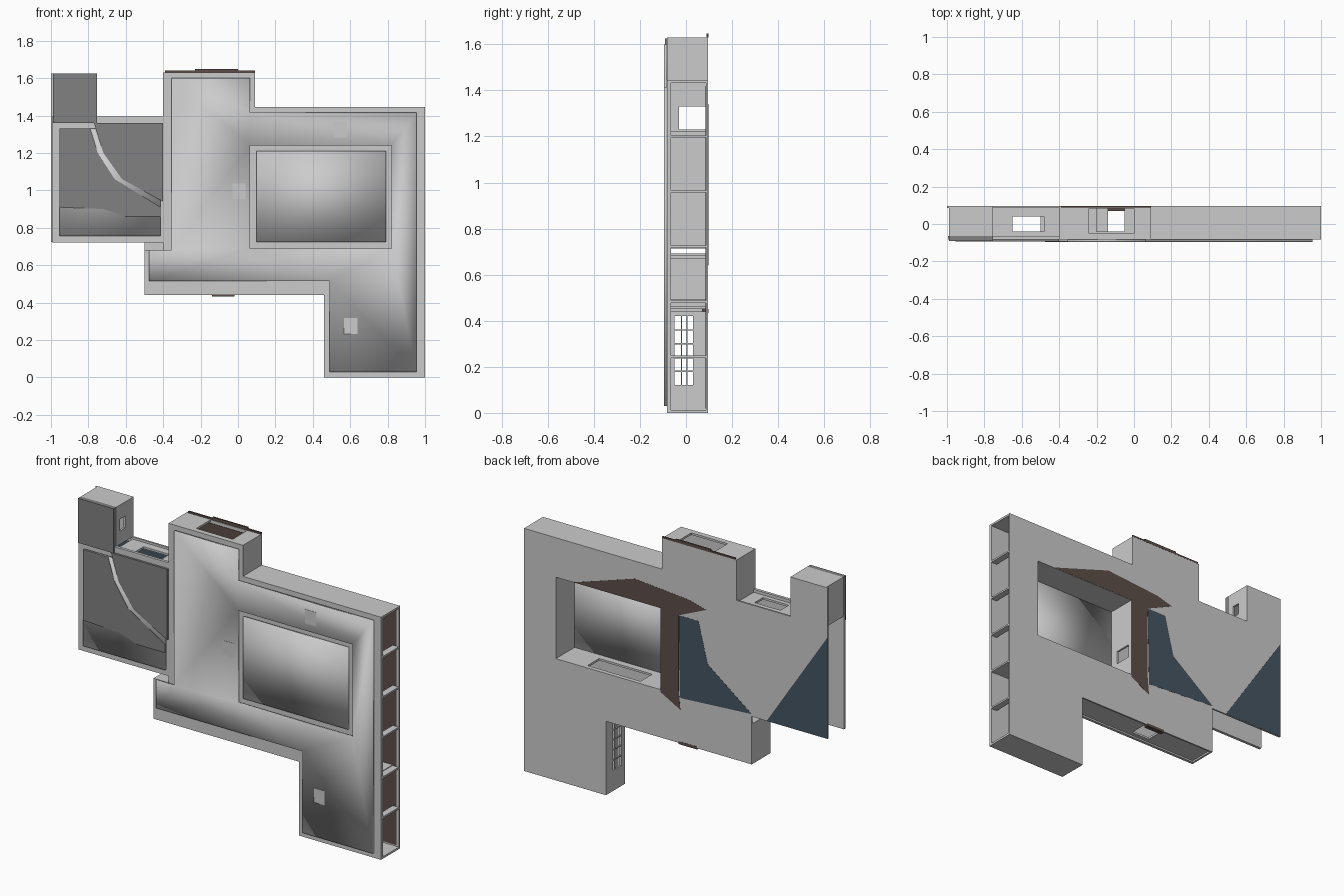
import bpy, bmesh, math

if "Cube" in bpy.data.objects:
    bpy.data.objects.remove(bpy.data.objects["Cube"])


def mat(name, c):
    m = bpy.data.materials.new(name)
    m.diffuse_color = (*c, 1)
    m.use_nodes = True
    m.node_tree.nodes["Principled BSDF"].inputs["Base Color"].default_value = m.diffuse_color
    return m


BROWN = mat("brown_timber", (.11, .075, .065))
BLUE = mat("blue_floor", (.06, .09, .12))
DARK = mat("dark_roof", (.22, .22, .22))


def rect(x0, x1, z0, z1):
    return [(x0, z0), (x1, z0), (x1, z1), (x0, z1)]


def prism(name, outline, y0, y1, hole=None, m=None, smooth=False):
    """Plan outline in x/z, extruded from y0 (front) to y1 (back)."""
    bm = bmesh.new()
    edges = []
    for loop in [outline] + ([hole] if hole else []):
        vs = [bm.verts.new((x, y0, z)) for x, z in loop]
        edges += [bm.edges.new((vs[i - 1], vs[i])) for i in range(len(vs))]
    bmesh.ops.triangle_fill(bm, edges=edges, use_beauty=True, use_dissolve=False)
    ext = bmesh.ops.extrude_face_region(bm, geom=bm.faces[:], use_keep_orig=True)
    for v in ext["geom"]:
        if isinstance(v, bmesh.types.BMVert):
            v.co.y = y1
    bmesh.ops.recalc_face_normals(bm, faces=bm.faces[:])
    me = bpy.data.meshes.new(name)
    for f in bm.faces:
        f.smooth = smooth
    bm.to_mesh(me)
    bm.free()
    ob = bpy.data.objects.new(name, me)
    bpy.context.collection.objects.link(ob)
    if m:
        me.materials.append(m)
    return ob


def box(name, x0, x1, y0, y1, z0, z1, m=None):
    return prism(name, rect(x0, x1, z0, z1), y0, y1, m=m)


TOP, FLOOR, T = -.065, .086, .012   # underside of roof, top of slab, wall thickness


def wall(name, axis, at, a, b, openings=()):
    """Wall along 'x' or 'z'; openings are (start, end, y_top, y_bottom)."""
    def piece(s, e, y0, y1):
        if e - s < .001 or y1 - y0 < .001:
            return
        if axis == 'x':
            box(name, s, e, y0, y1, at, at + T)
        else:
            box(name, at, at + T, y0, y1, s, e)
    pos = a
    for s, e, y0, y1 in openings:
        piece(pos, s, TOP, FLOOR)
        piece(s, e, TOP, y0)
        piece(s, e, y1, FLOOR)
        pos = e
    piece(pos, b, TOP, FLOOR)


# Ground slab covering the whole plan, with the courtyard cut out
yard = rect(.10, .79, .725, 1.21)
plan = [(-.4, 1.63), (.09, 1.63), (.09, 1.445), (1, 1.445), (1, 0), (.46, 0), (.46, .44),
        (-.5, .44), (-.5, .68), (-.4, .68)]
slab = plan[:-1] + [(-.5, .725), (-1, .725), (-1, 1.625), (-.755, 1.625), (-.755, 1.39), (-.4, 1.39)]
prism("ground_slab", slab, FLOOR, .096, yard)

# Floor finishes inside and worn-through patches on the underside
inner = [(-.38, 1.61), (.07, 1.61), (.07, 1.42), (.985, 1.42), (.985, .02), (.48, .02),
         (.48, .46), (-.48, .46), (-.48, .68), (-.38, .68)]
prism("timber_floor", inner, .084, FLOOR, rect(.085, .805, .71, 1.225), BROWN)
prism("wing_floor", rect(-.98, -.42, .74, 1.36), .084, FLOOR, m=BLUE)
prism("brown_underside", [(.67, 1.212), (.27, 1.34), (-.09, 1.31), (-.2, 1.28), (-.02, 1.2),
      (-.02, .75), (-.03, .64), (.1, .71), (.1, 1.212)], .096, .0968, m=BROWN)
prism("blue_underside", [(-.02, 1.2), (-.15, 1.2), (-.21, .96), (-.5, .74), (-.03, .71)],
      .096, .0968, m=BLUE)
prism("blue_wing_underside", [(-.6, .727), (-1, .727), (-1, 1.33)], .096, .0968, m=BLUE)

# Main roof, raised roof deck, courtyard cover
prism("main_roof", plan, -.082, TOP, yard)
deck = [(-.355, 1.6), (.065, 1.6), (.065, 1.415), (.955, 1.415), (.955, .03), (.49, .03),
        (.49, .515), (-.475, .515), (-.475, .68), (-.355, .68)]
prism("roof_deck", deck, -.095, -.082, rect(.065, .82, .69, 1.24), smooth=True)
prism("courtyard_cover", yard, -.095, -.08, smooth=True)

# Roof hatches
for x, z in [(.545, 1.325), (.005, .995), (.603, .275)]:
    box("roof_hatch", x - .035, x + .035, -.0965, -.094, z - .042, z + .042)

# Left wing roof with dark covering
prism("wing_roof", rect(-.995, -.4, .72, 1.395), -.082, TOP)
prism("wing_deck", rect(-.955, -.415, .755, 1.33), -.093, -.082, smooth=True)
prism("wing_dark_left", [(-.955, 1.33), (-.79, 1.33), (-.75, 1.2), (-.66, 1.06), (-.415, .91),
      (-.415, .86), (-.6, .86), (-.72, .9), (-.955, .91)], -.0945, -.093, m=DARK)
prism("wing_dark_right", [(-.77, 1.36), (-.4, 1.36), (-.4, .94), (-.62, 1.06), (-.72, 1.2)],
      -.0945, -.082, m=DARK)

# Tower room at the end of the wing
box("tower_roof", -.99, -.755, -.092, TOP, 1.36, 1.625, DARK)
wall("tower_wall_left", 'z', -.99, 1.39, 1.625)
wall("tower_wall_right", 'z', -.767, 1.39, 1.625, [(1.47, 1.54, -.03, .02)])
wall("tower_wall_end", 'x', 1.613, -.99, -.755)

# Outer walls
wall("north_wall", 'x', 1.433, .09, 1)
wall("entrance_wall", 'x', 1.618, -.4, .09, [(-.24, 0, -.05, .084)])
wall("entrance_side_right", 'z', .078, 1.44, 1.618)
wall("entrance_side_left", 'z', -.4, .72, 1.618, [(.8, .9, -.04, FLOOR), (1.22, 1.33, -.03, FLOOR)])
wall("south_wall", 'x', 0, .46, 1)
wall("south_arm_wall", 'z', .46, .012, .44, [(.12, .42, -.05, .03)])
wall("terrace_wall", 'x', .45, -.5, .46, [(-.14, -.02, -.04, FLOOR)])
wall("terrace_end_wall", 'z', -.5, .44, .68)
wall("terrace_back_wall", 'x', .668, -.5, -.388)
wall("wing_wall", 'x', 1.365, -.755, -.4, [(-.65, -.48, -.04, .04)])

# Window bars in the south arm and glazing frames along the open right side
for i in range(1, 5):
    z = .12 + .06 * i
    box("window_bar", .462, .47, -.05, .03, z - .003, z + .003)
for y in (-.02, .005):
    box("window_rail", .462, .47, y - .002, y + .002, .12, .42)
for i in range(7):
    z = .005 + i * .239
    box("glazing_post", .96, 1, TOP, FLOOR, z - .005, z + .005)

# Courtyard walls
wall("yard_wall_left", 'z', .088, .713, 1.222, [(.85, .93, -.03, .07)])
wall("yard_wall_right", 'z', .79, .713, 1.222)
wall("yard_wall_top", 'x', 1.21, .1, .79)
wall("yard_wall_bottom", 'x', .713, .1, .79, [(.25, .6, -.04, .07)])

# Interior partitions
wall("partition_a", 'x', .48, .472, .96, [(.6, .7, -.04, FLOOR)])
wall("partition_b", 'z', .07, 1.222, 1.433, [(1.23, 1.33, -.03, FLOOR)])
wall("partition_c", 'x', .68, -.388, .09, [(-.2, -.05, -.04, FLOOR)])

# Timber thresholds at the two doors
box("entrance_sill", -.39, .09, .088, .0968, 1.63, 1.64, BROWN)
box("entrance_step", -.23, 0, .088, .0968, 1.638, 1.648, BROWN)
box("terrace_step", -.14, -.02, .07, .0968, .433, .45, BROWN)
